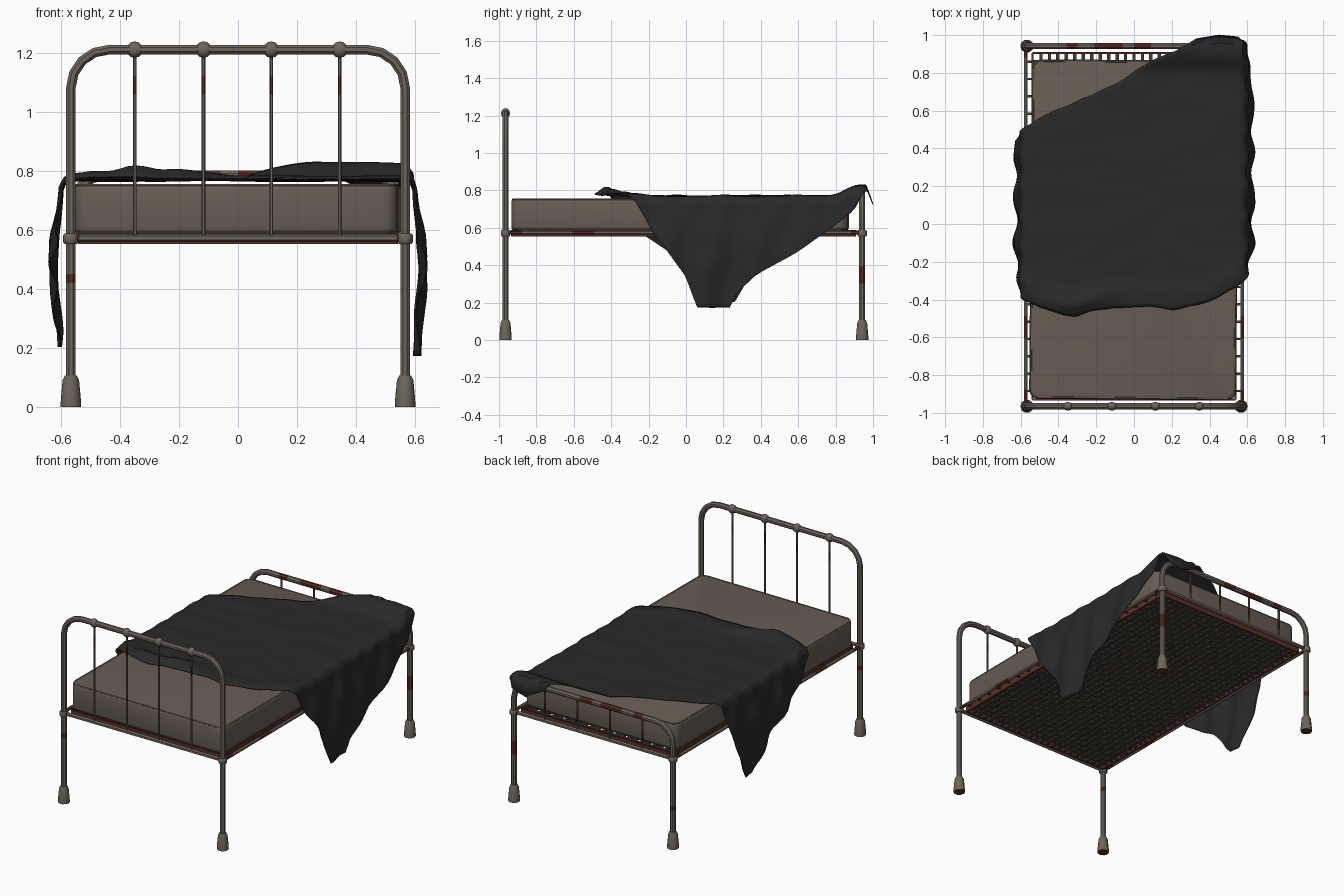
import bpy, bmesh, math
from mathutils import Vector, noise

if "Cube" in bpy.data.objects:
    bpy.data.objects.remove(bpy.data.objects["Cube"])


def mat(name, rgb):
    m = bpy.data.materials.new(name)
    m.diffuse_color = (*rgb, 1)
    m.use_nodes = True
    m.node_tree.nodes["Principled BSDF"].inputs["Base Color"].default_value = m.diffuse_color
    return m


PAINT = mat("old_paint", (0.150, 0.130, 0.103))
RUST = mat("rust", (0.105, 0.027, 0.016))
TICKING = mat("mattress_cloth", (0.138, 0.112, 0.088))
WIRE = mat("dark_wire", (0.055, 0.048, 0.040))
CLOTH = mat("blanket_cloth", (0.022, 0.022, 0.023))


def finish(name, bm, *mats):
    bmesh.ops.recalc_face_normals(bm, faces=bm.faces)
    me = bpy.data.meshes.new(name)
    bm.to_mesh(me)
    bm.free()
    for m in mats:
        me.materials.append(m)
    ob = bpy.data.objects.new(name, me)
    bpy.context.collection.objects.link(ob)
    return ob


def tube(bm, pts, r, sides=8, rust=None, closed=False, step=0.03):
    """Sweep a polygon along a planar path; rust(c) picks rusty faces."""
    pts = [Vector(p) for p in pts]
    ref = next(v for i, v in ((1, Vector((0, 1, 0))), (0, Vector((1, 0, 0))), (2, Vector((0, 0, 1))))
               if max(p[i] for p in pts) - min(p[i] for p in pts) < 1e-5)
    path = []
    for a, b in zip(pts, pts[1:] + pts[:1] if closed else pts[1:]):
        n = max(1, round((b - a).length / step))
        path += [a.lerp(b, k / n) for k in range(n)]
    if not closed:
        path.append(pts[-1])
    n, rings = len(path), []
    for i, p in enumerate(path):
        if closed:
            t = path[(i + 1) % n] - path[i - 1]
        else:
            t = path[min(i + 1, n - 1)] - path[max(i - 1, 0)]
        side = t.normalized().cross(ref)
        rings.append([bm.verts.new(p + r * (math.cos(a) * ref + math.sin(a) * side))
                      for a in (2 * math.pi * (k + .5) / sides for k in range(sides))])
    for i in range(n if closed else n - 1):
        a, b = rings[i], rings[(i + 1) % n]
        for k in range(sides):
            f = bm.faces.new((a[k], a[(k + 1) % sides], b[(k + 1) % sides], b[k]))
            if rust and rust((path[i] + path[(i + 1) % n]) / 2):
                f.material_index = 1
    if not closed:
        bm.faces.new(rings[0])
        bm.faces.new(rings[-1])


def box(bm, lo, hi):
    vs = bmesh.ops.create_cube(bm, size=1)["verts"]
    for v in vs:
        v.co = Vector([(lo[i] + hi[i]) / 2 + v.co[i] * (hi[i] - lo[i]) for i in range(3)])


PX, HEAD, FOOT = 0.567, -0.965, 0.942
BARS = (-0.35, -0.117, 0.113, 0.345)


def arch(y, top, bend):
    arc = [(PX - bend + bend * math.cos(a), y, top - bend + bend * math.sin(a))
           for a in (math.pi / 2 * k / 4 for k in range(5))]
    return [(PX, y, 0.03)] + arc + [(-x, y, z) for x, y, z in arc[::-1]] + [(-PX, y, 0.03)]


# head and foot arches with posts
def head_rust(c):
    return c.x < -.5 and .41 < c.z < .45


def foot_rust(c):
    if c.z > .7:
        return any(a < c.x < b for a, b in ((-.36, -.30), (-.21, -.07), (.0, .08)))
    return (c.x > 0 and .31 < c.z < .38) or (c.x < 0 and .24 < c.z < .28)


for name, y, top, bend, rule in (("head_arch", HEAD, 1.212, .13, head_rust),
                                 ("foot_arch", FOOT, .785, .12, foot_rust)):
    bm = bmesh.new()
    tube(bm, arch(y, top, bend), .0175, 8, rule)
    finish(name, bm, PAINT, RUST)
    # upright bars and lower cross rail
    bm = bmesh.new()
    for x in BARS:
        tube(bm, [(x, y, .57), (x, y, top)], .0065, 6,
             lambda c: top - .15 < c.z < top - .09 or c.z > top - .04)
    tube(bm, [(-PX, y, .573), (PX, y, .573)], .013, 6, lambda c: abs(c.x) > .53)
    finish(name.replace("arch", "bars"), bm, PAINT, RUST)

# knobs where the head bars meet the arch
bm = bmesh.new()
for x in BARS:
    vs = bmesh.ops.create_uvsphere(bm, u_segments=8, v_segments=6, radius=.028)["verts"]
    for v in vs:
        v.co = Vector((x + v.co.x, HEAD + v.co.y * .85, 1.212 + v.co.z))
finish("head_knobs", bm, PAINT)

# flared feet and rail collars
for label, prof in (("feet", ((0, .035), (.025, .034), (.09, .028), (.106, .020))),
                    ("rail_collars", ((.553, .021), (.559, .026), (.583, .026), (.589, .021)))):
    bm = bmesh.new()
    for x in (-PX, PX):
        for y in (HEAD, FOOT):
            rings = [[bm.verts.new((x + r * math.cos(k * math.pi / 5), y + r * math.sin(k * math.pi / 5), z))
                      for k in range(10)] for z, r in prof]
            for a, b in zip(rings, rings[1:]):
                for k in range(10):
                    bm.faces.new((a[k], a[(k + 1) % 10], b[(k + 1) % 10], b[k]))
            for cap in (rings[0], rings[-1]):
                bm.faces.new(cap).material_index = 1 if label == "feet" and cap is rings[0] else 0
    finish(label, bm, PAINT, RUST)

# side rails
bm = bmesh.new()
for x in (-.573, .573):
    tube(bm, [(x, HEAD, .575), (x, FOOT, .575)], .011, 6,
         lambda c: c.y < -.88 or c.y > .88 or -.62 < c.y < -.5)
finish("side_rails", bm, PAINT, RUST)

# rusty spring frame
bm = bmesh.new()
SX, Y0, Y1 = .537, -.93, .905
for s in (-1, 1):
    box(bm, (s * SX - .005, Y0, .553), (s * SX + .005, Y1, .588))
for y in (Y0, Y1):
    box(bm, (-SX, y - .005, .553), (SX, y + .005, .588))
finish("spring_frame", bm, RUST)

# woven wire base with hooks to the rails
bm = bmesh.new()
NX, NY = 24, 40
for i in range(1, NX):
    x = -SX + 2 * SX * i / NX
    box(bm, (x - .009, Y0, .556), (x + .009, Y1, .566))
for j in range(1, NY):
    y = Y0 + (Y1 - Y0) * j / NY
    box(bm, (-SX, y - .009, .562), (SX, y + .009, .572))
    for i in range(NX):
        if (i + j) % 2:
            x = -SX + 2 * SX * (i + .5) / NX
            box(bm, (x - .014, y - .005, .553), (x + .014, y + .005, .562))
    if j % 2:
        for s in (-1, 1):
            box(bm, (s * .555 - .02, y - .006, .570), (s * .555 + .02, y + .006, .580))
finish("spring_mesh", bm, WIRE)

# mattress with piping
bm = bmesh.new()
MX, MY0, MY1 = .548, -.93, .868
box(bm, (-MX, MY0, .588), (MX, MY1, .756))
up = [e for e in bm.edges if abs(e.verts[0].co.z - e.verts[1].co.z) > .1]
bmesh.ops.bevel(bm, geom=up, offset=.05, segments=4, profile=.5, affect='EDGES')
rim = [e for e in bm.edges if abs(e.verts[0].co.z - e.verts[1].co.z) < .001]
bmesh.ops.bevel(bm, geom=rim, offset=.018, segments=3, profile=.5, affect='EDGES')
corners = [(MX - .05, MY1 - .05, 0), (-MX + .05, MY1 - .05, 1), (-MX + .05, MY0 + .05, 2), (MX - .05, MY0 + .05, 3)]
for z in (.751, .594):
    loop = [(cx + .041 * math.cos(a), cy + .041 * math.sin(a), z) for cx, cy, q in corners
            for a in (math.pi / 2 * (q + k / 4) for k in range(5))]
    tube(bm, loop, .006, 6, closed=True, step=.3)
mattress = finish("mattress", bm, TICKING)
mattress.rotation_euler.z = -.008

# blanket: (distance across, front edge y, back edge y)
EDGE = ((-1.15, .19, .26), (-1.08, .13, .30), (-.95, .02, .37), (-.78, -.25, .44), (-.62, -.38, .49),
        (-.5, -.45, .56), (-.3, -.485, .65), (-.1, -.44, .74), (.1, -.44, .87), (.2, -.45, .905),
        (.33, -.43, .98), (.45, -.39, 1.0), (.55, -.33, .99), (.61, -.28, .94), (.66, -.25, .89),
        (.76, -.18, .77), (.88, -.10, .60), (1.0, -.01, .38), (1.1, .03, .27), (1.18, .06, .24))


def edges_at(s):
    for a, b in zip(EDGE, EDGE[1:]):
        if s <= b[0]:
            k = (s - a[0]) / (b[0] - a[0])
            return a[1] + (b[1] - a[1]) * k, a[2] + (b[2] - a[2]) * k
    return EDGE[-1][1:]


def step(a, b, v):
    k = min(1, max(0, (v - a) / (b - a)))
    return k * k * (3 - 2 * k)


def blanket_point(s, t):
    lo, hi = edges_at(s)
    lo += .018 * noise.noise((s * 7, 3, 0))
    hi += .012 * noise.noise((s * 8, 9, 0)) * (hi < .95)
    y = lo + (hi - lo) * t
    d, side = abs(s), math.copysign(1, s)
    a = min(max(d - .56, 0) / .04, math.pi / 2)
    x = min(d, .56) + .04 * math.sin(a)
    z = .77 - .04 * (1 - math.cos(a)) - max(0, d - .623)
    flat = 1 - step(.54, .68, d)
    hang = step(.6, .8, d)
    # loose creases, mostly running across the bed
    z += flat * (.007 * noise.noise((s * 2.5, y * 7, 1)) + .004 * noise.noise((s * 6, y * 13, 4)))
    # bunched front hem, highest on the left
    hem = .012 + .034 * (1 - step(-.35, .15, s))
    z += flat * hem * math.exp(-((y - lo - .07) / .055) ** 2) * (.85 + .6 * noise.noise((s * 8, y * 10, 7)))
    # corner thrown over the foot arch
    z += (1 - step(.56, .66, d)) * .055 * step(.78, .92, y) - 2.6 * max(0, y - .962) * (1 - hang)
    # hanging folds
    x += hang * (.016 * math.sin(math.pi * min(1, max(0, (d - .6) / .5)))
                 + .010 + .012 * math.sin(y * 26 + d * 5) + .010 * noise.noise((y * 6, d * 7, side)))
    x += .006 * (1 - hang) * step(.56, .62, d) * math.sin(y * 40)
    if flat > .9 and y < .95:
        z = max(z, .762)
    return side * x, y, z


bm = bmesh.new()
NS, NT = 96, 64
grid = [[bm.verts.new(blanket_point(-1.15 + 2.33 * i / NS, j / NT)) for j in range(NT + 1)] for i in range(NS + 1)]
for i in range(NS):
    for j in range(NT):
        bm.faces.new((grid[i][j], grid[i + 1][j], grid[i + 1][j + 1], grid[i][j + 1]))
blanket = finish("blanket", bm, CLOTH)
sol = blanket.modifiers.new("thickness", 'SOLIDIFY')
sol.thickness, sol.offset = .005, 0

# smooth shading with crisp edges
for ob in bpy.data.objects:
    ob.select_set(True)
bpy.context.view_layer.objects.active = blanket
bpy.ops.object.shade_smooth_by_angle(angle=math.radians(40))
